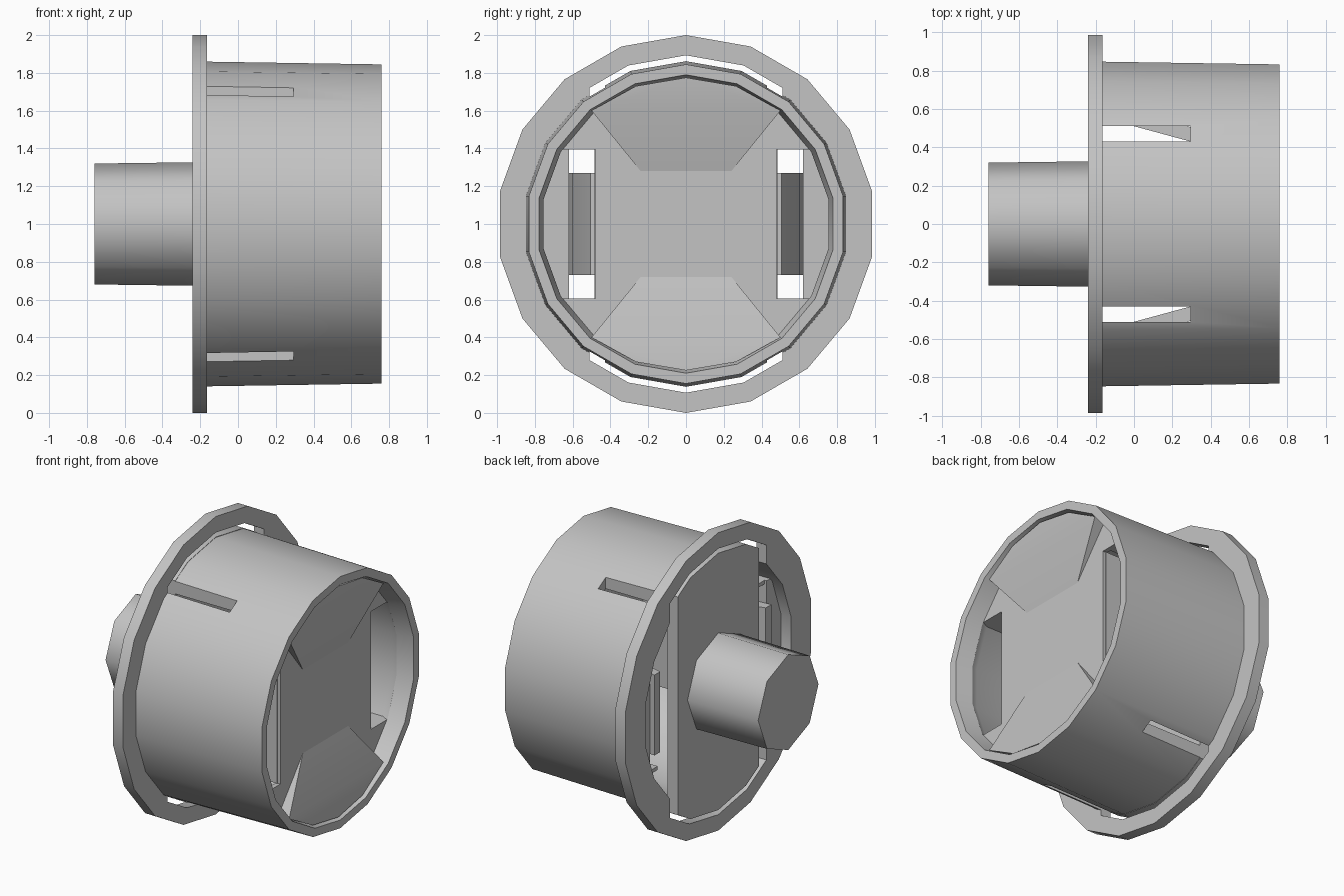
import bpy, bmesh, math
from mathutils import Vector

if "Cube" in bpy.data.objects:
    bpy.data.objects.remove(bpy.data.objects["Cube"])

SIDES = 18
CENTRE = Vector((0, 0, 1))

grey = bpy.data.materials.new("plain grey")
grey.use_nodes = True
colour = (0.55, 0.55, 0.55, 1)
grey.diffuse_color = colour
grey.node_tree.nodes["Principled BSDF"].inputs["Base Color"].default_value = colour


def finish(name, bm, angle=30):
    """Turn a bmesh built around the x axis into a shaded object."""
    bmesh.ops.recalc_face_normals(bm, faces=bm.faces)
    bmesh.ops.translate(bm, verts=bm.verts, vec=CENTRE)
    mesh = bpy.data.meshes.new(name)
    bm.to_mesh(mesh)
    bm.free()
    ob = bpy.data.objects.new(name, mesh)
    bpy.context.collection.objects.link(ob)
    mesh.materials.append(grey)
    smooth(ob, angle)
    return ob


def smooth(ob, angle=30):
    bpy.ops.object.select_all(action='DESELECT')
    ob.select_set(True)
    bpy.context.view_layer.objects.active = ob
    bpy.ops.object.shade_smooth_by_angle(angle=math.radians(angle))


def circle(bm, x, r, sides):
    step = 2 * math.pi / sides
    return [bm.verts.new((x, r * math.sin(i * step), r * math.cos(i * step)))
            for i in range(sides)]


def ring(name, profile):
    """Revolve a closed (x, radius) profile."""
    bm = bmesh.new()
    loops = [circle(bm, x, r, SIDES) for x, r in profile]
    for a, b in zip(loops, loops[1:] + loops[:1]):
        for i in range(SIDES):
            j = (i + 1) % SIDES
            bm.faces.new((a[i], a[j], b[j], b[i]))
    return finish(name, bm)


def disc(name, x0, x1, r0, r1=None, clips=(), sides=SIDES, angle=30):
    """Solid disc along x; each clip (normal, distance) cuts away its outside."""
    bm = bmesh.new()
    a = circle(bm, x0, r0, sides)
    b = circle(bm, x1, r1 or r0, sides)
    bm.faces.new(a)
    bm.faces.new(b)
    for i in range(sides):
        j = (i + 1) % sides
        bm.faces.new((a[i], a[j], b[j], b[i]))
    for normal, dist in clips:
        n = Vector(normal)
        bmesh.ops.bisect_plane(bm, geom=bm.verts[:] + bm.edges[:] + bm.faces[:],
                               plane_co=n * dist, plane_no=n, clear_outer=True)
        bmesh.ops.holes_fill(bm, edges=[e for e in bm.edges if e.is_boundary])
    return finish(name, bm, angle)


def prism(name, outline, half, side=1):
    """Extrude an (x, y) outline from -half to half in z, mirrored by side."""
    bm = bmesh.new()
    low = [bm.verts.new((x, side * y, -half)) for x, y in outline]
    high = [bm.verts.new((x, side * y, half)) for x, y in outline]
    bm.faces.new(low)
    bm.faces.new(high)
    for i in range(len(low)):
        j = (i + 1) % len(low)
        bm.faces.new((low[i], low[j], high[j], high[i]))
    return finish(name, bm)


def box(name, x0, x1, y0, y1, half, side):
    return prism(name, [(x0, y0), (x1, y0), (x1, y1), (x0, y1)], half, side)


def cut(ob, cutter):
    cutter.hide_render = True
    mod = ob.modifiers.new("cut", 'BOOLEAN')
    mod.operation = 'DIFFERENCE'
    mod.solver = 'EXACT'
    mod.object = cutter
    bpy.ops.object.select_all(action='DESELECT')
    ob.select_set(True)
    bpy.context.view_layer.objects.active = ob
    bpy.ops.object.modifier_apply(modifier=mod.name)
    bpy.data.objects.remove(cutter)
    smooth(ob)


def between(limit):
    return [((0, 1, 0), limit), ((0, -1, 0), limit)]


# Tapered drum, with slots that free a snap tab at top and bottom
drum = ring("drum", [(-0.2, 0.86), (0.76, 0.845), (0.76, 0.79),
                     (0.65, 0.765), (0.6, 0.785), (-0.2, 0.785)])
for s in (1, -1):
    cut(drum, box("slot_cutter", -0.3, 0.295, 0.43, 0.51, 1.2, s))

# Flange, relieved around the tabs
flange = ring("flange", [(-0.24, 1.0), (-0.165, 1.0), (-0.165, 0.785), (-0.24, 0.785)])
cut(flange, disc("flange_cutter", -0.4, 0, 0.893, clips=between(0.51)))

# Back plate and stem
disc("back_plate", -0.24, -0.165, 0.862, clips=between(0.43))
disc("stem", -0.76, -0.22, 0.32, 0.327, sides=8, angle=50)

# Face plate just inside the open end, with a window on each side
face_plate = disc("face_plate", 0.62, 0.65, 0.78)
for s in (1, -1):
    cut(face_plate, box("window_cutter", 0.5, 0.7, 0.48, 0.95, 0.395, s))

# Side pockets behind the windows, with sprung arms
for s, label in ((1, "left"), (-1, "right")):
    box(label + "_pocket_wall", 0.295, 0.63, 0.43, 0.485, 0.395, s)
    disc(label + "_pocket_floor", -0.165, -0.1, 0.79,
         clips=[((0, -s, 0), -0.62), ((0, 0, 1), 0.42), ((0, 0, -1), 0.42)])
    for up, end in ((1, "upper"), (-1, "lower")):
        disc(f"{label}_{end}_pocket_ledge", -0.15, 0.64, 0.79,
             clips=[((0, -s, 0), -0.515), ((0, 0, up), 0.42), ((0, 0, -up), -0.395)])
    prism(label + "_sprung_arm", [(-0.2, 0.56), (0, 0.51), (0.295, 0.43),
                                  (0.295, 0.505), (0, 0.6), (-0.2, 0.62)], 0.27, s)

# Shallow conical ramps between the face plate and the drum wall
for up, end in ((1, "upper"), (-1, "lower")):
    bm = bmesh.new()
    for y, z, x in ((0.24, 0.28, 0.65), (0.5, 0.6, 0.73), (0.265, 0.73, 0.74)):
        for s in (1, -1):
            bm.verts.new((x, s * y, up * z))
            bm.verts.new((0.645, s * y, up * z))
    for x in (0.745, 0.645):
        bm.verts.new((x, 0, up * 0.775))
    bmesh.ops.convex_hull(bm, input=bm.verts)
    finish(end + "_ramp", bm)
